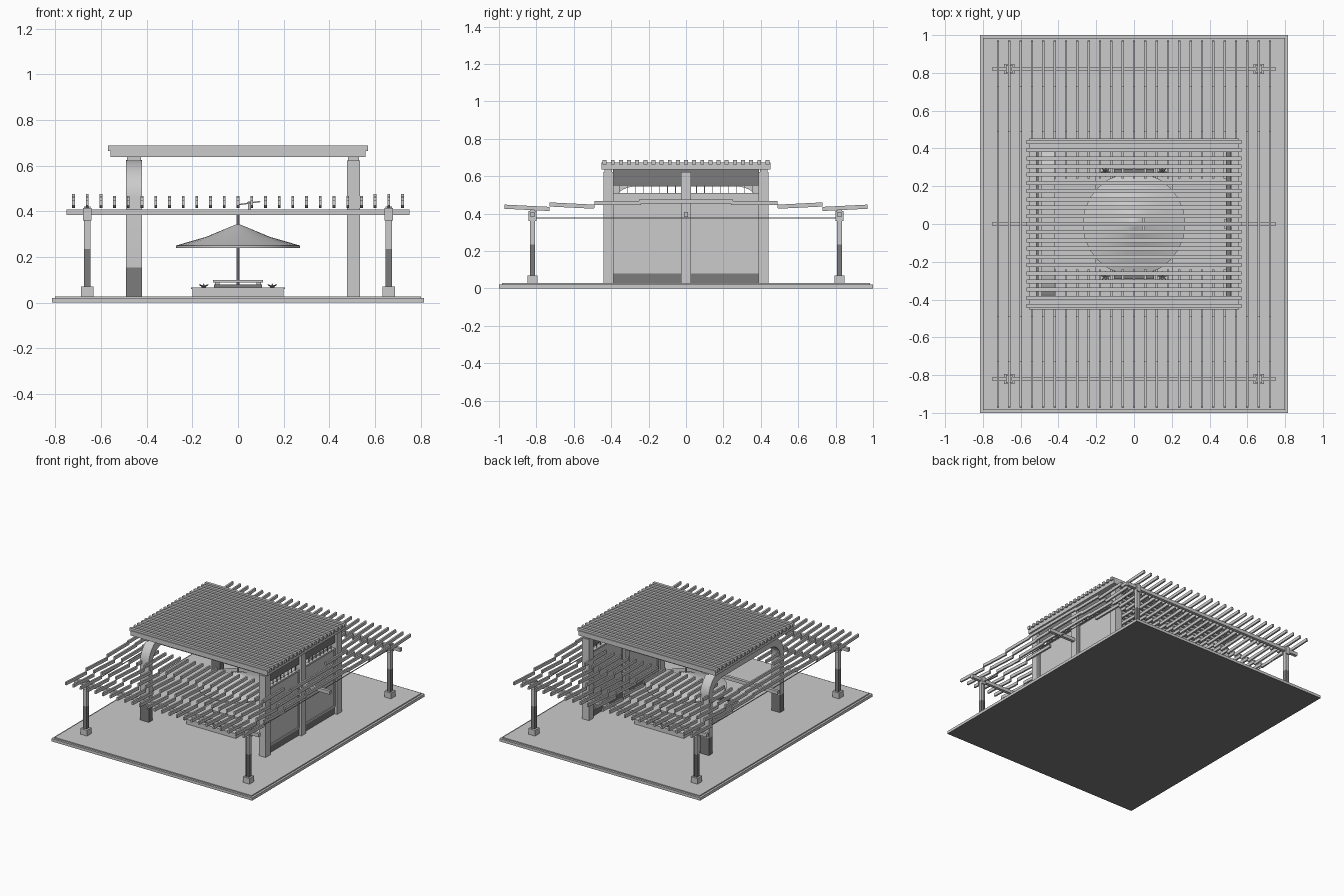
import bpy, bmesh, math
from mathutils import Matrix, Vector

old = bpy.data.objects.get("Cube")
if old:
    bpy.data.objects.remove(old)


def material(name, value):
    m = bpy.data.materials.new(name)
    m.use_nodes = True
    col = (value, value, value, 1)
    m.diffuse_color = col
    m.node_tree.nodes["Principled BSDF"].inputs["Base Color"].default_value = col
    return m


LIGHT = material("light grey", 0.6)
DARK = material("dark grey", 0.2)


def finish(bm, name, mat=LIGHT):
    bmesh.ops.recalc_face_normals(bm, faces=bm.faces)
    me = bpy.data.meshes.new(name)
    bm.to_mesh(me)
    bm.free()
    ob = bpy.data.objects.new(name, me)
    bpy.context.collection.objects.link(ob)
    me.materials.append(mat)
    return ob


def add_box(bm, x, y, z, rot=None):
    """Box from (low, high) pairs, optionally turned about its centre."""
    centre = Vector([sum(p) / 2 for p in (x, y, z)])
    size = [p[1] - p[0] for p in (x, y, z)]
    mat = Matrix.Translation(centre) @ (rot or Matrix()) @ Matrix.Diagonal((*size, 1))
    bmesh.ops.create_cube(bm, size=1, matrix=mat)


def boxes(name, items, mat=LIGHT):
    bm = bmesh.new()
    for item in items:
        add_box(bm, *item)
    return finish(bm, name, mat)


def around(c, half):
    return (c - half, c + half)


def both(v):
    return (-v, v)


def lathe(name, profile, sides):
    bm = bmesh.new()
    verts = [bm.verts.new((r, 0, z)) for r, z in profile]
    edges = [bm.edges.new(p) for p in zip(verts, verts[1:])]
    bmesh.ops.spin(bm, geom=verts + edges, cent=(0, 0, 0), axis=(0, 0, 1),
                   angle=math.tau, steps=sides, use_duplicate=False)
    bmesh.ops.remove_doubles(bm, verts=bm.verts, dist=0.0005)
    return finish(bm, name)


# Floor slab with a stepped edge and a dark underside
slab = boxes("floor_slab", [(both(0.815), both(1.0), (0, 0.02)),
                            (both(0.8), both(0.985), (0.02, 0.028))])
slab.data.materials.append(DARK)
for p in slab.data.polygons:
    p.material_index = int(p.normal.z < -0.5)

# Corner posts: footing, dark lower shaft, light upper shaft, clamp plates
feet, lower, upper = [], [], []
for px in (-0.66, 0.66):
    for py in (-0.82, 0.82):
        feet.append((around(px, 0.027), around(py, 0.027), (0.028, 0.07)))
        for s in (-1, 1):
            for part, z in ((lower, (0.07, 0.235)), (upper, (0.235, 0.42))):
                part.append((around(px + s * 0.01, 0.004), around(py, 0.014), z))
            upper.append((around(px, 0.018), around(py + s * 0.016, 0.005), (0.36, 0.415)))
        lower.append((around(px, 0.007), around(py, 0.012), (0.07, 0.235)))
        upper.append((around(px, 0.007), around(py, 0.012), (0.235, 0.37)))
boxes("post_footings", feet)
boxes("post_lower_shafts", lower, DARK)
boxes("post_upper_shafts", upper)

# Cross beams and thin side rods
boxes("cross_beams", [(both(0.75), around(y, 0.011), (0.383, 0.408))
                      for y in (-0.82, 0, 0.82)])
boxes("side_rods", [(around(x, 0.002), both(0.82), (0.375, 0.38))
                    for x in (-0.66, 0.66)])

# Low pergola slats in stepped, tilted rows
rows = [(0.73, 0.425, 0.97, 0.437), (0.49, 0.437, 0.73, 0.449), (0.24, 0.457, 0.49, 0.457)]
bm = bmesh.new()
for i in range(25):
    x = (i - 12) * 0.06
    for y0, z0, y1, z1 in rows:
        for s in (-1, 1):
            tilt = Matrix.Rotation(s * math.atan2(z1 - z0, y1 - y0), 4, 'X')
            add_box(bm, around(x, 0.006), around(s * (y0 + y1) / 2, (y1 - y0) / 2),
                    around((z0 + z1) / 2, 0.011), tilt)
    if abs(x) > 0.55:
        add_box(bm, around(x, 0.006), both(0.25), (0.453, 0.475))
finish(bm, "pergola_slats")

# Side wall: posts, panels, frames, skirting, short balusters and header
boxes("wall_posts", [((0.478, 0.534), around(y, 0.027), (0.028, 0.622))
                     for y in (-0.415, 0, 0.415)])
panels, frames, skirts, balusters = [], [], [], []
for s in (-1, 1):
    mid = s * 0.207
    panels.append(((0.498, 0.512), around(mid, 0.18), (0.08, 0.51)))
    skirts.append(((0.496, 0.514), around(mid, 0.18), (0.028, 0.08)))
    for z in (0.085, 0.505):
        frames.append(((0.492, 0.518), around(mid, 0.18), around(z, 0.006)))
    for e in (-1, 1):
        frames.append(((0.492, 0.518), around(mid + e * 0.175, 0.006), (0.08, 0.51)))
    for k in range(8):
        balusters.append(((0.502, 0.508), around(mid + (k - 3.5) * 0.043, 0.002), (0.51, 0.55)))
boxes("wall_panels", panels)
boxes("wall_frames", frames)
boxes("wall_skirting", skirts, DARK)
boxes("wall_balusters", balusters)
boxes("wall_header", [((0.486, 0.514), both(0.39), (0.55, 0.636))], DARK)

# Arched side: two columns joined by a rounded top
outer = [(0.435, 0.028), (0.435, 0.155), (0.435, 0.46)]
inner = [(0.39, 0.028), (0.39, 0.155), (0.39, 0.45)]
for k in range(1, 9):
    a = k / 8 * math.pi / 2
    outer.append((0.225 + 0.21 * math.cos(a), 0.46 + 0.165 * math.sin(a)))
    inner.append((0.27 + 0.12 * math.cos(a), 0.45 + 0.095 * math.sin(a)))
outer += [(-y, z) for y, z in reversed(outer)]
inner += [(-y, z) for y, z in reversed(inner)]
bm = bmesh.new()
rings = [[bm.verts.new((x, *p)) for x, p in ((-0.49, o), (-0.42, o), (-0.42, n), (-0.49, n))]
         for o, n in zip(outer, inner)]
for a, b in zip(rings, rings[1:]):
    for j in range(4):
        bm.faces.new((a[j], a[j - 1], b[j - 1], b[j]))
for ring in (rings[0], rings[-1]):
    bm.faces.new(ring)
for f in bm.faces:
    f.material_index = int(f.calc_center_median().z < 0.15)
arch = finish(bm, "arched_columns")
arch.data.materials.append(DARK)

# Upper roof frame, column caps, dark lining and slats
roof, caps = [], []
for s in (-1, 1):
    roof.append((both(0.557), around(s * 0.426, 0.026), (0.637, 0.672)))
    roof.append((around(s * 0.537, 0.02), both(0.45), (0.637, 0.672)))
    for x in ((-0.485, -0.425), (0.482, 0.53)):
        caps.append((x, around(s * 0.415, 0.02), (0.62, 0.638)))
boxes("roof_frame", roof)
boxes("column_caps", caps)
boxes("roof_lining", [((-0.522, -0.505), both(0.4), (0.637, 0.655))], DARK)
boxes("roof_slats", [(both(0.568), around((i - 10) * 0.0435, 0.0105), (0.663, 0.687))
                     for i in range(21)])

# Parasol on a pole
lathe("parasol_canopy", [(0, 0.345), (0.02, 0.338), (0.14, 0.288), (0.272, 0.25),
                         (0.272, 0.24), (0.14, 0.28), (0, 0.33)], 24)
lathe("parasol_pole", [(0, 0.06), (0.006, 0.06), (0.006, 0.39), (0, 0.39)], 6)

# Seating platform, table and dark planters at both ends
boxes("seating_platform", [(both(0.2), both(0.31), (0.028, 0.06)),
                           (both(0.205), both(0.315), (0.06, 0.066))])
boxes("table", [(both(0.11), both(0.16), (0.088, 0.1))] +
      [(around(x, 0.01), around(y, 0.01), (0.066, 0.088))
       for x in (-0.09, 0.09) for y in (-0.13, 0.13)])
boxes("planters", [(both(0.105), around(y, 0.02), (0.066, 0.08))
                   for y in (-0.27, 0.27)], DARK)

# Leafy plants at the platform corners
bm = bmesh.new()
for sy in (-1, 1):
    for px in (-0.15, 0.15):
        for k in range(8):
            turn = Matrix.Rotation(k * math.tau / 8, 4, 'Z') @ Matrix.Rotation(1.0, 4, 'Y')
            spot = Matrix.Translation((px, sy * 0.275, 0.066))
            lift = Matrix.Translation((0, 0, 0.016)) @ Matrix.Diagonal((0.3, 1, 1, 1))
            bmesh.ops.create_cone(bm, segments=4, radius1=0.011, radius2=0, depth=0.032,
                                  cap_ends=True, matrix=spot @ turn @ lift)
finish(bm, "plants", DARK)

# Small fan on the centre beam
boxes("fan", [(around(0.05, 0.048), around(0, 0.009), (0.433, 0.439),
               Matrix.Rotation(-0.15, 4, 'Y')),
              (around(0.05, 0.008), both(0.04), (0.434, 0.44)),
              (around(0.05, 0.006), both(0.006), (0.408, 0.444))])

# Smooth only the round parts
for name in ("arched_columns", "parasol_canopy", "parasol_pole"):
    bpy.ops.object.select_all(action='DESELECT')
    ob = bpy.data.objects[name]
    ob.select_set(True)
    bpy.context.view_layer.objects.active = ob
    bpy.ops.object.shade_smooth_by_angle(angle=math.radians(30))
